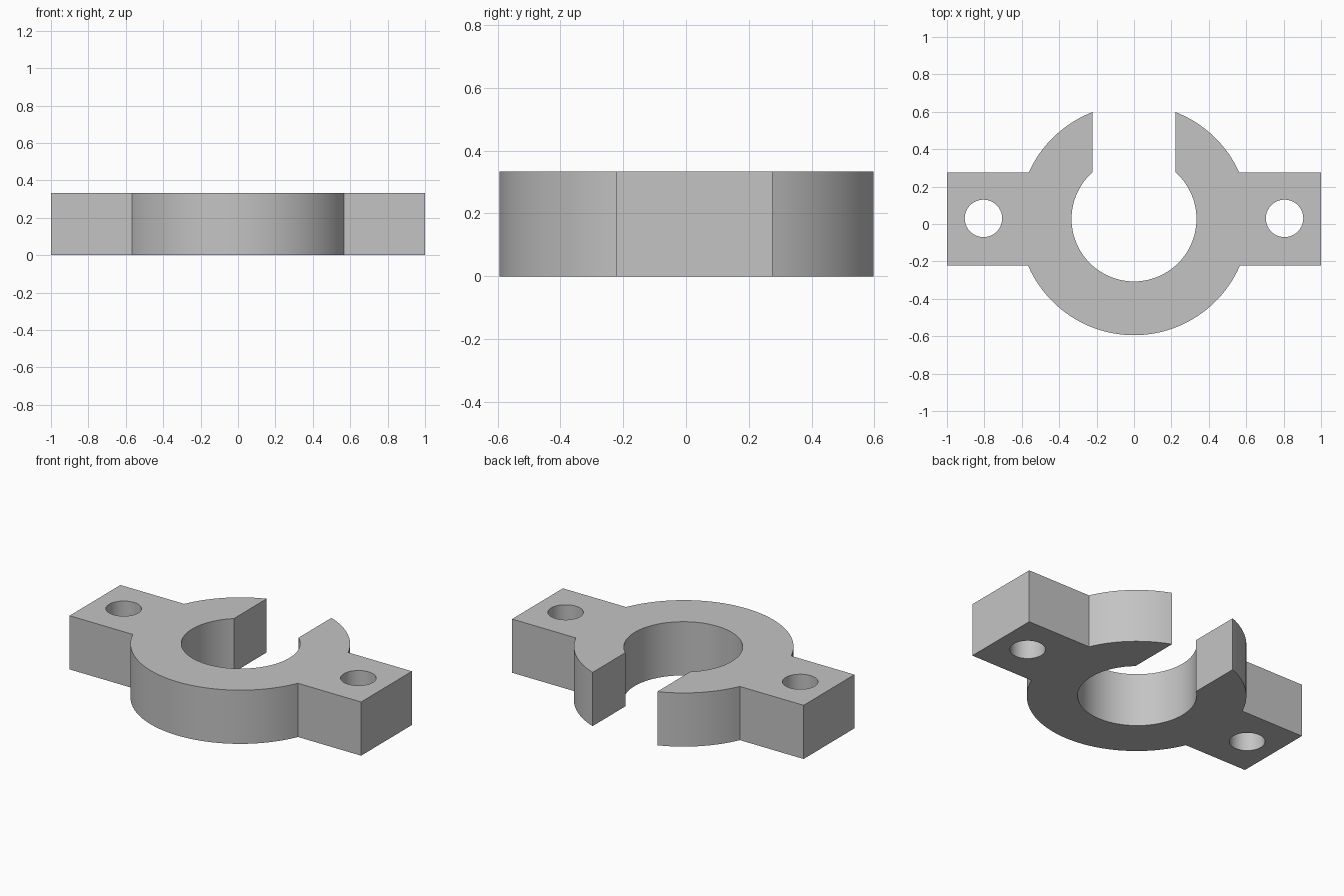
import bpy, bmesh, math

cube = bpy.data.objects.get("Cube")
if cube:
    bpy.data.objects.remove(cube, do_unlink=True)

HEIGHT = 0.333
OUTER_R, OUTER_Y = 0.617, 0.0225    # ring outside
BORE_R, BORE_Y = 0.334, 0.027       # ring inside
SLOT = 0.222                        # half width of the opening
TAB_LOW, TAB_HIGH = -0.222, 0.276
HOLE_X, HOLE_Y, HOLE_R = 0.805, 0.03, 0.1

grey = bpy.data.materials.new("plain grey")
grey.use_nodes = True
colour = (0.55, 0.55, 0.55, 1)
grey.diffuse_color = colour
grey.node_tree.nodes["Principled BSDF"].inputs["Base Color"].default_value = colour


def arc(radius, cy, start, end, steps):
    return [(radius * math.cos(start + (end - start) * i / steps),
             cy + radius * math.sin(start + (end - start) * i / steps))
            for i in range(steps + 1)]


# Right-hand half outline, from the bottom centre round to the bore bottom
low = math.asin((TAB_LOW - OUTER_Y) / OUTER_R)
high = math.asin((TAB_HIGH - OUTER_Y) / OUTER_R)
tip = math.acos(SLOT / OUTER_R)
mouth = math.acos(SLOT / BORE_R)
down = -math.pi / 2
half = (arc(OUTER_R, OUTER_Y, down, low, 24)
        + [(1, TAB_LOW), (1, TAB_HIGH)]
        + arc(OUTER_R, OUTER_Y, high, tip, 16)
        + arc(BORE_R, BORE_Y, mouth, down, 40))


def finish(bm, name):
    bmesh.ops.recalc_face_normals(bm, faces=bm.faces)
    mesh = bpy.data.meshes.new(name)
    bm.to_mesh(mesh)
    bm.free()
    obj = bpy.data.objects.new(name, mesh)
    bpy.context.collection.objects.link(obj)
    mesh.materials.append(grey)
    return obj


# Clamp body: half outline extruded, then mirrored
bm = bmesh.new()
face = bm.faces.new([bm.verts.new((x, y, 0)) for x, y in half])
top = bmesh.ops.extrude_face_region(bm, geom=[face])["geom"]
bmesh.ops.translate(bm, vec=(0, 0, HEIGHT),
                    verts=[v for v in top if isinstance(v, bmesh.types.BMVert)])
# Open the half along the mirror plane
bmesh.ops.delete(bm, geom=[f for f in bm.faces if all(abs(v.co.x) < 1e-5 for v in f.verts)],
                 context="FACES_ONLY")
clamp = finish(bm, "clamp_body")
mirror = clamp.modifiers.new("mirror", "MIRROR")
mirror.use_clip = True

# Bolt holes through both tabs
bm = bmesh.new()
for side in (-1, 1):
    made = bmesh.ops.create_cone(bm, cap_ends=True, segments=64, radius1=HOLE_R,
                                 radius2=HOLE_R, depth=1)["verts"]
    bmesh.ops.translate(bm, verts=made, vec=(side * HOLE_X, HOLE_Y, HEIGHT / 2))
cutter = finish(bm, "bolt_hole_cutter")
cut = clamp.modifiers.new("bolt holes", "BOOLEAN")
cut.object = cutter
cut.operation = "DIFFERENCE"
cut.solver = "EXACT"

# Apply the modifiers and drop the cutter
bpy.ops.object.select_all(action="DESELECT")
clamp.select_set(True)
bpy.context.view_layer.objects.active = clamp
for modifier in ("mirror", "bolt holes"):
    bpy.ops.object.modifier_apply(modifier=modifier)
bpy.data.objects.remove(cutter, do_unlink=True)
bpy.ops.object.shade_smooth_by_angle(angle=math.radians(20))
